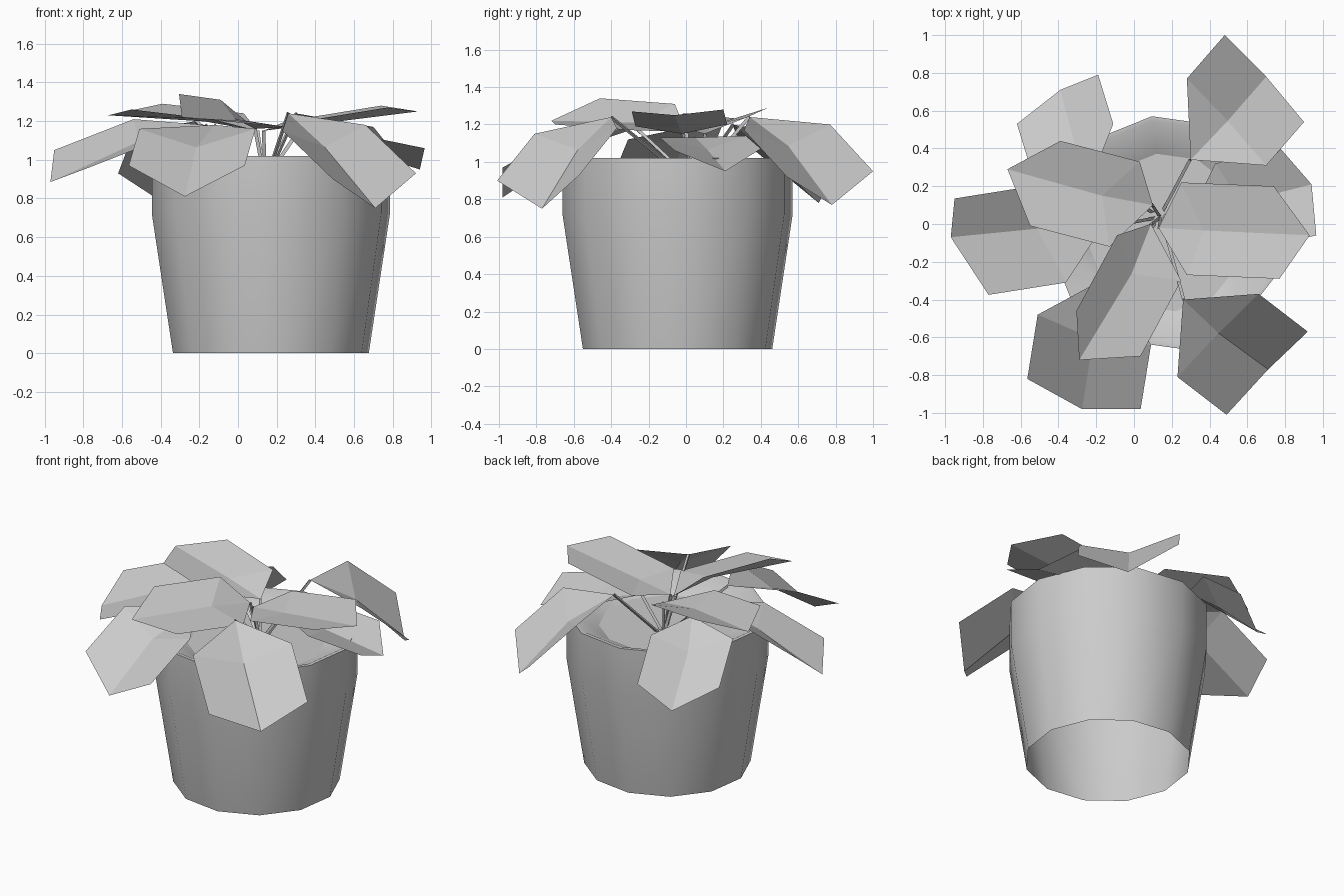
import bpy, bmesh, math
from mathutils import Vector

if "Cube" in bpy.data.objects:
    bpy.data.objects.remove(bpy.data.objects["Cube"])

CENTRE = Vector((0.17, -0.045, 0))
SIDES, TURN = 12, math.radians(7)


def finish(bm, name, smooth=False):
    me = bpy.data.meshes.new(name)
    bm.normal_update()
    bm.to_mesh(me)
    bm.free()
    ob = bpy.data.objects.new(name, me)
    bpy.context.collection.objects.link(ob)
    if smooth:
        bpy.ops.object.select_all(action='DESELECT')
        ob.select_set(True)
        bpy.context.view_layer.objects.active = ob
        bpy.ops.object.shade_smooth_by_angle(angle=math.radians(40))
    return ob


def ring(bm, r, z):
    return [bm.verts.new(CENTRE + Vector((r * math.cos(TURN + k * math.tau / SIDES),
                                          r * math.sin(TURN + k * math.tau / SIDES), z)))
            for k in range(SIDES)]


def bridge(bm, a, b):
    n = len(a)
    for i in range(n):
        j = (i + 1) % n
        bm.faces.new((a[i], a[j], b[j], b[i]))


# Pot: tapered wall, straight collar, thin lip, sloping inside; open underneath
bm = bmesh.new()
profile = [(0.51, 0), (0.62, 0.72), (0.62, 1.02), (0.595, 1.02), (0.42, 0.93)]
rings = [ring(bm, r, z) for r, z in profile]
for a, b in zip(rings, rings[1:]):
    bridge(bm, a, b)
finish(bm, "pot", smooth=True)

# Soil disc
bm = bmesh.new()
bm.faces.new(ring(bm, 0.42, 0.93))
finish(bm, "soil")


# Leaf: base point, two side corners, far corners and a sunken midrib
def leaf(name, base, left, right, far_left, tip):
    base, left, right, far_left, tip = map(Vector, (base, left, right, far_left, tip))
    far_right = far_left + right - left
    sink = tip - (far_left + far_right) / 2
    mid = (left + right) / 2 + sink * 0.6
    bm = bmesh.new()
    b, l, m, r, fl, t, fr = [bm.verts.new(p) for p in
                             (base, left, mid, right, far_left, tip, far_right)]
    for vs in ((b, m, l), (b, r, m), (l, m, t, fl), (m, r, fr, t)):
        f = bm.faces.new(vs)
        f.normal_update()
        if f.normal.z < 0:
            f.normal_flip()
    finish(bm, name)


# Stem: thin triangular rod from the soil to the leaf base
def stem(name, start, end):
    start, end = Vector(start), Vector(end)
    q = (end - start).to_track_quat('Z', 'Y')
    bm = bmesh.new()
    loops = []
    for p in (start, end):
        loops.append([bm.verts.new(p + q @ Vector((0.011 * math.cos(k * math.tau / 3),
                                                   0.011 * math.sin(k * math.tau / 3), 0)))
                      for k in range(3)])
    bridge(bm, *loops)
    finish(bm, name)


# base, left corner, right corner, far left corner, tip
upper = [
    ((.13, -.02, 1.15), (.25, .22, 1.20), (.28, -.27, 1.19), (.74, .20, 1.28), (.93, -.06, 1.25)),
    ((.10, .10, 1.15), (-.13, -.12, 1.21), (.03, .33, 1.24), (-.55, -.01, 1.26), (-.67, .29, 1.23)),
    ((.09, 0, 1.16), (.25, -.30, 1.17), (-.09, -.06, 1.31), (.035, -.70, 1.20), (-.29, -.72, 1.22)),
    ((.30, .05, 1.13), (.43, .32, 1.14), (.62, -.14, 1.13), (.775, .40, 1.07), (.94, .21, .95)),
]
drooping = [
    ((.26, -.40, 1.24), (.66, -.37, 1.18), (.23, -.81, 1.15), (.92, -.57, .93), (.71, -.77, .75)),
    ((.30, .34, 1.24), (.28, .77, 1.20), (.70, .31, 1.17), (.48, 1.0, .95), (.70, .78, .77)),
    ((-.22, .25, 1.20), (-.54, .27, 1.14), (-.11, .53, 1.15), (-.62, .53, .93), (-.39, .71, .78)),
    ((-.17, -.02, 1.18), (-.36, -.31, 1.12), (-.54, .20, 1.21), (-.77, -.375, .96), (-.97, -.07, .885)),
    ((-.12, -.27, 1.18), (.09, -.64, 1.16), (-.51, -.48, 1.16), (.035, -.98, .97), (-.275, -.98, .81)),
]
for i, pts in enumerate(upper + drooping):
    leaf(f"leaf_{i + 1}", *pts)
    b = Vector(pts[0])
    root = Vector((.14, .04, .92)) + Vector((b.x - .14, b.y - .04, 0)) * 0.1
    stem(f"stem_{i + 1}", root, b)
